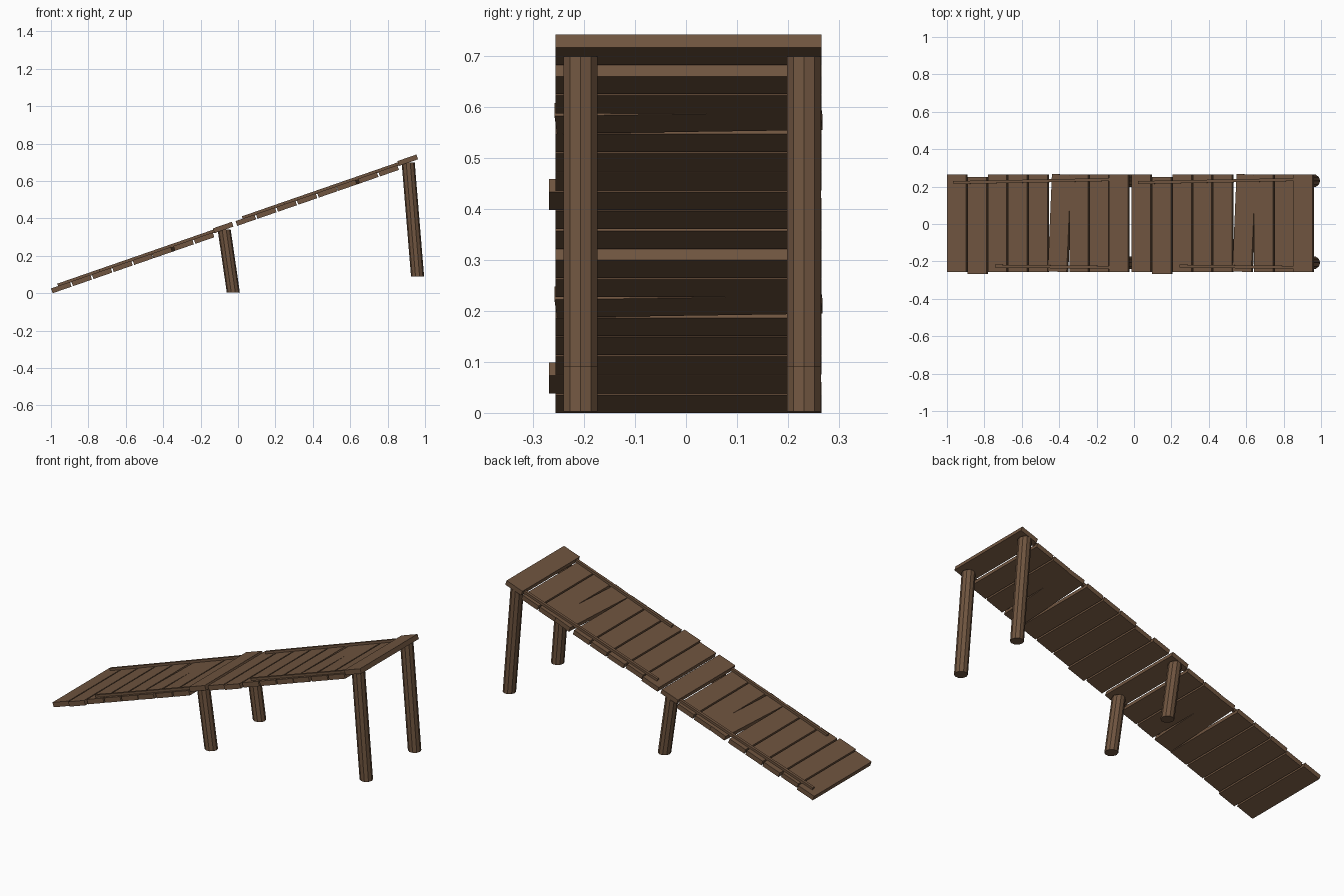
import bpy, bmesh, math
from mathutils import Matrix, Vector

if "Cube" in bpy.data.objects:
    bpy.data.objects.remove(bpy.data.objects["Cube"])

wood = bpy.data.materials.new("brown_wood")
wood.diffuse_color = (0.16, 0.09, 0.05, 1)
wood.use_nodes = True
wood.node_tree.nodes["Principled BSDF"].inputs["Base Color"].default_value = wood.diffuse_color

SLOPE = math.radians(19.1)
PITCH, WIDTH, THICK = 0.1154, 0.107, 0.027
DECK_LEN = 0.521


def finish(bm, name):
    bmesh.ops.recalc_face_normals(bm, faces=bm.faces)
    me = bpy.data.meshes.new(name)
    bm.to_mesh(me)
    bm.free()
    me.materials.append(wood)
    ob = bpy.data.objects.new(name, me)
    bpy.context.collection.objects.link(ob)
    return ob


def box(name, matrix, center, size, yaw=0.0):
    bm = bmesh.new()
    bmesh.ops.create_cube(bm, size=1)
    local = (Matrix.Translation(center) @ Matrix.Rotation(yaw, 4, 'Z')
             @ Matrix.Diagonal((*size, 1)))
    bmesh.ops.transform(bm, matrix=matrix @ local, verts=bm.verts)
    return finish(bm, name)


def post(name, bottom, top, radius=0.035, sides=10):
    # leaning post with level ends
    bm = bmesh.new()
    rings = []
    for c in (bottom, top):
        rings.append([bm.verts.new(Vector(c) + Vector((
            radius * math.cos(2 * math.pi * i / sides),
            radius * math.sin(2 * math.pi * i / sides), 0))) for i in range(sides)])
    lo, hi = rings
    for i in range(sides):
        j = (i + 1) % sides
        bm.faces.new((lo[i], lo[j], hi[j], hi[i]))
    bm.faces.new(lo)
    bm.faces.new(hi)
    return finish(bm, name)


# two identical ramp sections, the second continuing the first uphill
for m in range(2):
    frame = (Matrix.Translation((-1 + 0.987 * m, 0, 0.0255 + 0.36 * m))
             @ Matrix.Rotation(-SLOPE, 4, 'Y'))

    # planks: one slipped sideways, one skewed, the last one raised
    for i in range(9):
        x = i * PITCH + WIDTH / 2
        y, z, yaw = 0.005, -THICK / 2, 0.0
        if i == 1:
            y = -0.008
        elif i == 5:
            yaw = -0.045
            x += 0.005
        elif i == 8:
            z += 0.02
        box(f"plank_{m + 1}_{i + 1}", frame, (x, y, z), (WIDTH, DECK_LEN, THICK), yaw)

    # thin edge strips lying on the planks
    box(f"back_strip_{m + 1}", frame, (0.51, 0.23, 0.004), (0.94, 0.016, 0.018), 0.018)
    box(f"front_strip_{m + 1}", frame, (0.63, -0.229, 0.004), (0.71, 0.016, 0.018), -0.01)

# leaning support posts
for side, y in (("front", -0.207), ("back", 0.231)):
    post(f"{side}_lower_post", (-0.025, y, 0.003), (-0.074, y, 0.34))
    post(f"{side}_upper_post", (0.96, y, 0.09), (0.91, y, 0.698))
